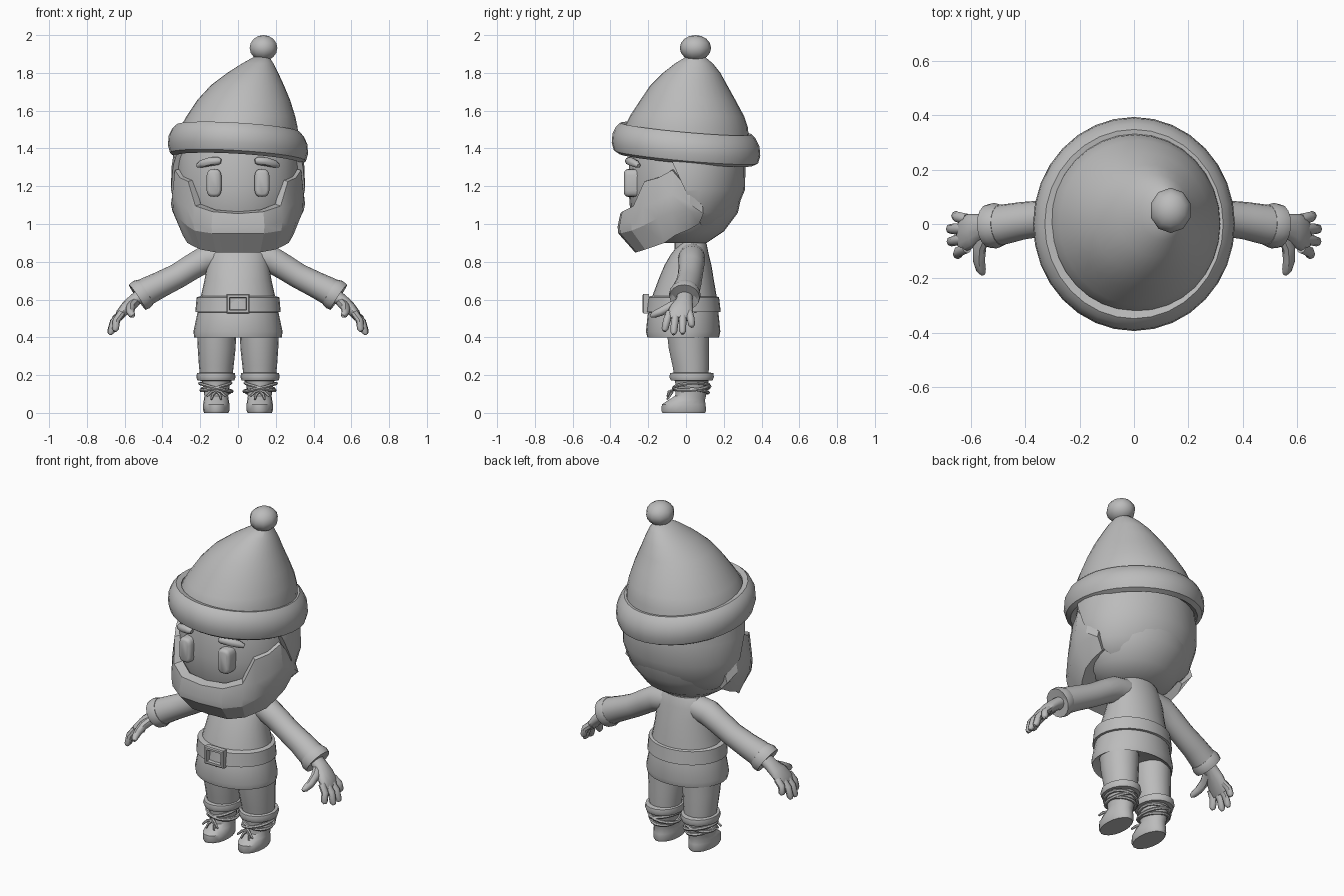
import bpy, bmesh, math
from mathutils import Vector

grey = bpy.data.materials.new("plain_grey")
grey.diffuse_color = (0.5, 0.5, 0.5, 1)


def finish(name, bm, angle=35, mirror=False):
    bmesh.ops.recalc_face_normals(bm, faces=bm.faces)
    me = bpy.data.meshes.new(name)
    bm.to_mesh(me)
    bm.free()
    me.materials.append(grey)
    ob = bpy.data.objects.new(name, me)
    bpy.context.collection.objects.link(ob)
    bpy.ops.object.select_all(action='DESELECT')
    ob.select_set(True)
    bpy.context.view_layer.objects.active = ob
    bpy.ops.object.shade_smooth_by_angle(angle=math.radians(angle))
    if mirror:
        ob.modifiers.new("mirror", 'MIRROR').use_mirror_merge = False
    return ob


def loft_bm(rings, closed=False):
    """Skin a list of equal point loops; caps the ends unless closed."""
    bm = bmesh.new()
    vs = [[bm.verts.new(p) for p in r] for r in rings]
    n, m = len(vs[0]), len(vs)
    for i in range(m if closed else m - 1):
        a, b = vs[i], vs[(i + 1) % m]
        for j in range(n):
            k = (j + 1) % n
            bm.faces.new((a[j], a[k], b[k], b[j]))
    if not closed:
        bm.faces.new(vs[0])
        bm.faces.new(vs[-1])
    return bm


def ellipse(z, rx, ry, cx=0, cy=0, n=28, tx=0, ty=0):
    pts = []
    for i in range(n):
        a = math.tau * i / n
        x, y = cx + rx * math.cos(a), cy + ry * math.sin(a)
        pts.append(Vector((x, y, z + tx * x + ty * y)))
    return pts


def stack(name, rows, n=28, angle=35, mirror=False, tx=0, ty=0, closed=False):
    rings = [ellipse(z, rx, ry, cx, cy, n, tx, ty) for z, rx, ry, cx, cy in rows]
    return finish(name, loft_bm(rings, closed), angle, mirror)


def tube(name, path, radii, n=8, closed=False, mirror=True, ref=None, angle=45):
    path = [Vector(p) for p in path]
    if not isinstance(radii, (list, tuple)):
        radii = [radii] * len(path)
    ref = Vector(ref or (0, 1, 0))
    rings, m = [], len(path)
    for i, p in enumerate(path):
        if closed:
            t = path[(i + 1) % m] - path[i - 1]
        else:
            t = path[min(i + 1, m - 1)] - path[max(i - 1, 0)]
        s = t.cross(ref).normalized()
        u = s.cross(t).normalized()
        rings.append([p + radii[i] * (s * math.cos(math.tau * j / n) + u * math.sin(math.tau * j / n))
                      for j in range(n)])
    return finish(name, loft_bm(rings, closed), angle, mirror)


# Head, neck
stack("head", [(.90, .15, .13, 0, -.02), (.96, .24, .22, 0, -.02), (1.06, .305, .285, 0, -.01),
               (1.2, .325, .305, 0, 0), (1.35, .32, .30, 0, 0), (1.5, .28, .26, 0, 0)])
stack("neck", [(.84, .08, .07, 0, .01), (1.0, .07, .065, 0, .005)], 16)

# Hair: rounded bowl cut away by a slanted plane in front
bm = loft_bm([ellipse(z, rx, ry) for z, rx, ry in
              [(1.45, .33, .30), (1.3, .352, .315), (1.18, .355, .312), (1.06, .325, .262),
               (1.0, .28, .205), (.94, .19, .115)]])
bmesh.ops.bisect_plane(bm, geom=bm.verts[:] + bm.edges[:] + bm.faces[:],
                       plane_co=(0, -.06, 1.3), plane_no=(0, .35, .16), clear_inner=True)
bmesh.ops.edgeloop_fill(bm, edges=[e for e in bm.edges if e.is_boundary])
finish("hair", bm)

# Beard: section swept round the jaw from sideburn to sideburn (x, y, top, middle, bottom)
half = [(0, -.355, 1.06, .95, .85), (.14, -.345, 1.07, .95, .85), (.235, -.285, 1.10, .965, .865),
        (.275, -.225, 1.23, .99, .88), (.32, -.15, 1.25, 1.03, .90), (.348, -.075, 1.29, 1.06, .94),
        (.355, .02, 1.18, 1.07, .97), (.335, .09, 1.10, 1.05, 1.0)]
stations = [(-x, *r) for x, *r in half[:0:-1]] + half
rings = []
for x, y, top, mid, bot in stations:
    rings.append([Vector((x * .84, y * .84, top + .005)), Vector((x * .96, y * .98, top - .005)),
                  Vector((x, y * 1.02, (top + mid) / 2 - .02)), Vector((x * .98, y * 1.01, mid)),
                  Vector((x * .84, y * .76, bot)), Vector((x * .5, y * .45, bot + .07))])
finish("beard", loft_bm(rings), 22)

# Eyes and eyebrows
rings = []
for y, s in [(-.25, 1), (-.308, 1), (-.32, .9), (-.327, .65)]:
    loop = []
    for i in range(20):
        c, d = math.cos(math.tau * i / 20), math.sin(math.tau * i / 20)
        loop.append(Vector((.127 + .04 * s * math.copysign(abs(c) ** .6, c), y,
                            1.217 + (.073 - .04 * (1 - s)) * math.copysign(abs(d) ** .5, d))))
    rings.append(loop)
finish("eye", loft_bm(rings), 50, True)
tube("eyebrow", [(.09, -.305, 1.333), (.105, -.303, 1.334), (.15, -.29, 1.33), (.195, -.265, 1.318),
                 (.215, -.25, 1.308)], [.012, .021, .023, .02, .011])

# Hat: leaning cone, tilted brim, bobble
stack("hat", [(1.42, .32, .335, 0, 0), (1.51, .311, .328, .005, 0), (1.57, .288, .303, .015, .005),
              (1.656, .246, .252, .03, .01), (1.735, .193, .203, .05, .015), (1.80, .135, .152, .078, .03),
              (1.85, .083, .10, .105, .042), (1.885, .04, .05, .125, .05)], 32, 50)
brim = [(-.085, .335), (-.07, .36), (-.03, .371), (.02, .367), (.06, .348), (.08, .328), (.075, .30), (-.06, .30)]
stack("hat_brim", [(1.425 + z, r, r * 1.06, 0, 0) for z, r in brim], 32, 40, tx=-.06, ty=-.09, closed=True)
bm = bmesh.new()
bmesh.ops.create_uvsphere(bm, u_segments=10, v_segments=8, radius=1)
for v in bm.verts:
    v.co = Vector((.135 + .077 * v.co.x, .05 + .083 * v.co.y, 1.932 + .068 * v.co.z))
finish("bobble", bm, 60)

# Tunic and belt
stack("tunic", [(.425, .19, .15, 0, -.015), (.40, .232, .19, 0, -.015), (.43, .236, .197, 0, -.015),
                (.52, .217, .188, 0, -.015), (.62, .196, .17, 0, -.008), (.70, .178, .148, 0, 0),
                (.78, .165, .125, 0, .01), (.84, .155, .10, 0, .02), (.89, .12, .075, 0, .035),
                (.93, .07, .05, 0, .04)])
stack("belt", [(.53, .20, .17, 0, -.015), (.535, .226, .199, 0, -.015), (.612, .219, .19, 0, -.015),
               (.62, .19, .165, 0, -.015)], angle=30)


def rect(w, h, y):
    return [Vector((w * a, y, .578 + h * b)) for a, b in ((-1, -1), (1, -1), (1, 1), (-1, 1))]


finish("buckle", loft_bm([rect(.062, .052, -.195), rect(.062, .052, -.225), rect(.056, .046, -.23),
                          rect(.045, .034, -.23), rect(.042, .031, -.205)], False), 20)
bpy.data.objects["buckle"].data.update()

# Sleeves with flared cuffs
tube("sleeve", [(.08, .03, .83), (.17, .03, .815), (.24, .028, .775), (.32, .022, .725), (.41, .012, .68),
                (.47, .0, .65), (.505, -.005, .63)], [.07, .072, .068, .066, .069, .073, .075], 16)
tube("cuff", [(.485, -.004, .642), (.488, -.004, .64), (.51, -.006, .627), (.533, -.008, .612), (.522, -.007, .619)],
     [.06, .076, .084, .08, .05], 16, angle=30)

# Hands
rings = []
for x, z, w, t, cy in [(.50, .63, .042, .038, -.005), (.55, .595, .045, .034, -.01), (.59, .56, .062, .032, -.025),
                       (.625, .52, .07, .027, -.035), (.64, .495, .06, .018, -.04)]:
    rings.append([Vector((x + t * .65 * math.cos(a), cy + w * math.sin(a), z + t * .75 * math.cos(a)))
                  for a in [math.tau * i / 12 for i in range(12)]])
finish("palm", loft_bm(rings), 50, True)
tips = [(.018, .032, .66, .455), (-.018, -.018, .683, .418), (-.054, -.066, .68, .415), (-.088, -.115, .653, .432)]
for i, (y0, y1, x1, z1) in enumerate(tips):
    a, b = Vector((.615, y0, .53)), Vector((x1, y1, z1))
    mid = a.lerp(b, .5) + Vector((.01, 0, .008))
    tube(f"finger_{i + 1}", [a, mid, a.lerp(b, .88), b], [.02, .02, .018, .009], 8)
tube("thumb", [(.545, -.03, .585), (.568, -.085, .56), (.57, -.135, .535), (.562, -.17, .52), (.555, -.185, .512)],
     [.026, .025, .022, .018, .009], 8, ref=(1, 0, 0))

# Legs, boots and fur tops
stack("leg", [(.18, .085, .09, .115, .03), (.25, .092, .098, .115, .025), (.34, .10, .108, .113, .015),
              (.45, .105, .115, .113, .01)], 18, mirror=True)
stack("boot", [(0, .064, .115, .115, -.012), (.012, .069, .121, .115, -.012), (.045, .07, .117, .115, -.012),
               (.068, .066, .098, .115, .004), (.09, .063, .083, .115, .024), (.13, .068, .083, .115, .03),
               (.18, .08, .092, .115, .03)], 18, mirror=True)
stack("boot_top", [(.17, .08, .09, .117, .03), (.172, .098, .112, .117, .03), (.19, .104, .12, .117, .03),
                   (.21, .10, .116, .117, .03), (.215, .08, .09, .117, .03)], 18, mirror=True)

# Laces wound round the boots, with a small bow in front
for i, (z, tx, ty) in enumerate([(.135, .25, .05), (.14, -.25, .08), (.118, .12, -.12)]):
    pts = [(x, y, z + tx * (x - .115) + ty * (y - .03))
           for x, y, _ in ellipse(0, .085 - .006 * i, .096 - .004 * i, .117, .03, 16)]
    tube(f"lace_wrap_{i + 1}", pts, .009, 6, closed=True, ref=(0, 0, 1))
for s in (-1, 1):
    tube("lace_end", [(.115, -.072, .118), (.115 + s * .025, -.09, .112), (.115 + s * .05, -.098, .088)],
         [.008, .008, .006], 6)
    tube("lace_loop", [(.115, -.072, .115), (.115 + s * .02, -.085, .095), (.115 + s * .026, -.10, .072)],
         [.008, .008, .006], 6)
